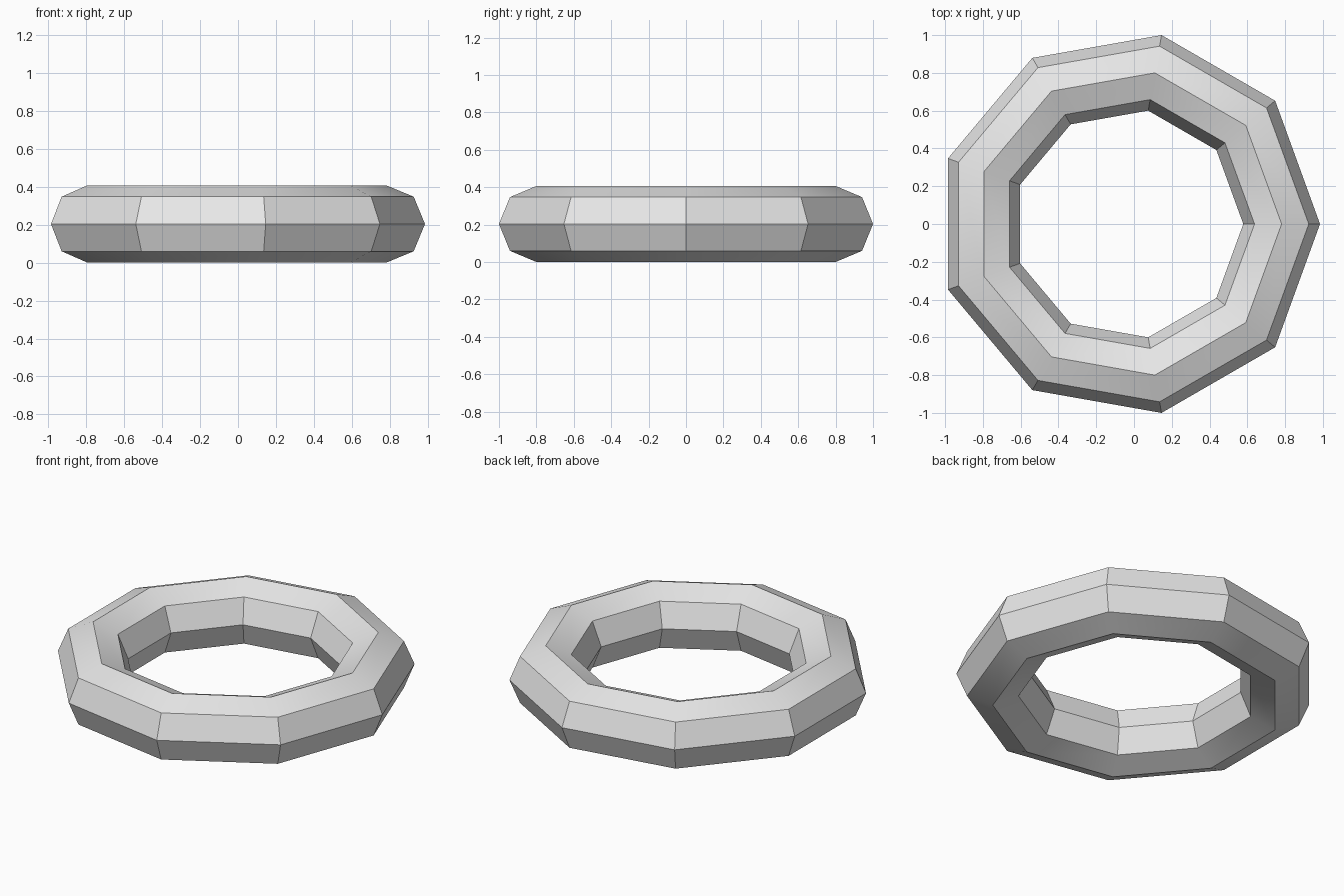
import bpy
import math

cube = bpy.data.objects.get("Cube")
if cube:
    bpy.data.objects.remove(cube, do_unlink=True)

# Ring size: a nine-sided sweep of an octagonal section
SIDES, SECTION = 9, 8
outer = 1 / math.sin(math.radians(80))   # corner radius for a 2 unit depth
major = outer * 0.8
minor = outer * 0.2
shift = -outer * (1 - math.cos(math.pi / SIDES)) / 2   # centres the odd polygon in x

# Plain grey material
grey = bpy.data.materials.new("light grey")
grey.use_nodes = True
colour = (0.8, 0.8, 0.8, 1)
grey.diffuse_color = colour
for node in grey.node_tree.nodes:
    if node.type == 'BSDF_PRINCIPLED':
        node.inputs["Base Color"].default_value = colour

# Ring
bpy.ops.mesh.primitive_torus_add(
    major_segments=SIDES, minor_segments=SECTION,
    major_radius=major, minor_radius=minor,
    location=(shift, 0, minor))
ring = bpy.context.object
ring.name = "ring"
ring.data.materials.append(grey)
bpy.ops.object.shade_smooth_by_angle(angle=math.radians(30))
